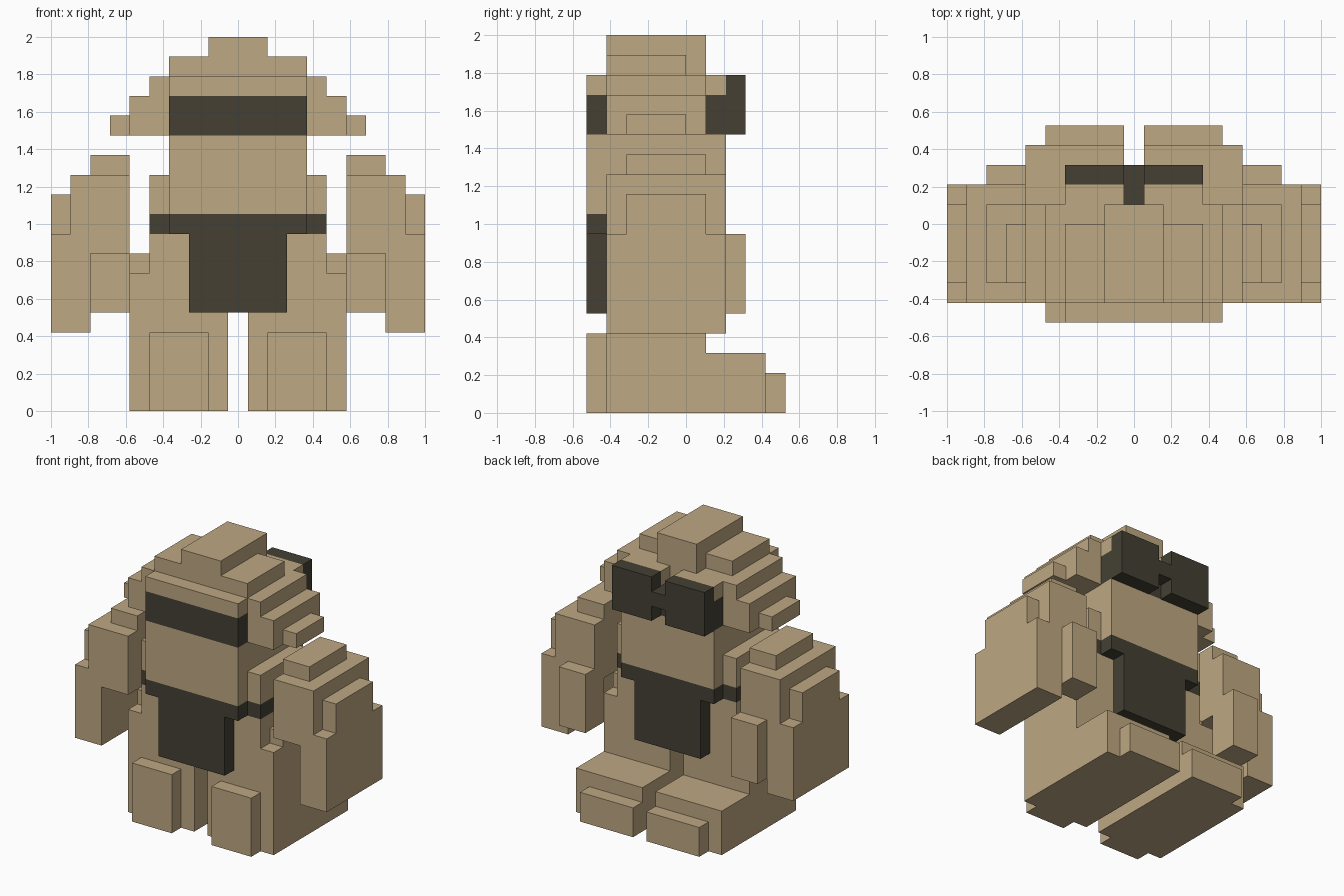
import bpy
import bmesh
from mathutils import Vector

cube = bpy.data.objects.get("Cube")
if cube:
    bpy.data.objects.remove(cube, do_unlink=True)

U = 2 / 19  # one block


def material(name, rgb):
    m = bpy.data.materials.new(name)
    m.use_nodes = True
    m.diffuse_color = (*rgb, 1)
    m.node_tree.nodes["Principled BSDF"].inputs["Base Color"].default_value = (*rgb, 1)
    return m


TAN = material("tan", (0.515, 0.392, 0.223))
DARK = material("dark_brown", (0.058, 0.051, 0.034))


def add_box(bm, x, y, z):
    lo, hi = Vector((x[0], y[0], z[0])) * U, Vector((x[1], y[1], z[1])) * U
    verts = bmesh.ops.create_cube(bm, size=1)["verts"]
    for v in verts:
        v.co = Vector([lo[i] + (v.co[i] + 0.5) * (hi[i] - lo[i]) for i in range(3)])


def part(name, mat, *boxes, side=1):
    """Object made of (x range, y range, z range) boxes in block units."""
    bm = bmesh.new()
    for x, y, z in boxes:
        if side < 0:
            x = (-x[1], -x[0])
        add_box(bm, x, y, z)
    mesh = bpy.data.meshes.new(name)
    bm.to_mesh(mesh)
    bm.free()
    mesh.materials.append(mat)
    obj = bpy.data.objects.new(name, mesh)
    bpy.context.collection.objects.link(obj)
    return obj


def wide(w):
    return (-w, w)


def pair(name, mat, *boxes):
    part("left_" + name, mat, *boxes)
    part("right_" + name, mat, *boxes, side=-1)


CORE = (-4, 1)   # depth of the main body
FULL = (-5, 2)   # depth including front and back panels

# Torso, belt and flaps
part("lower_torso", TAN, (wide(4.5), CORE, (5, 9)))
part("belt", DARK, (wide(4.5), CORE, (9, 10)), (wide(3.5), FULL, (9, 10)))
part("upper_torso", TAN, (wide(4.5), CORE, (10, 12)), (wide(3.5), FULL, (10, 14)))
part("front_flap", DARK, (wide(2.5), (-5, -4), (5, 9)))
part("back_flap", DARK, (wide(2.5), (1, 2), (5, 9)))

# Legs with hips, long feet and end plates
pair("leg", TAN,
     ((0.5, 5.5), CORE, (0, 5)),
     ((4.5, 5.5), CORE, (5, 7)),
     ((4.5, 5.5), (-3, 0), (7, 8)))
pair("foot", TAN,
     ((0.5, 5.5), (1, 4), (0, 3)),
     ((0.5, 4.5), (4, 5), (0, 2)))
pair("shin_plate", TAN, ((1.5, 4.5), (-5, -4), (0, 4)))

# Arms
pair("arm", TAN,
     ((5.5, 7.5), (-4, 2), (8, 12)),
     ((7.5, 8.5), (-4, 2), (4, 12)),
     ((8.5, 9.5), (-4, 2), (4, 9)),
     ((8.5, 9.5), (-3, 1), (9, 11)))
pair("shoulder_cap", TAN, ((5.5, 7.5), (-3, 1), (12, 13)))
pair("hand", TAN,
     ((5.5, 7.5), (1, 3), (5, 8)),
     ((5.5, 7.5), (2, 3), (8, 9)))

# Stepped helmet
part("helmet", TAN,
     (wide(4.5), CORE, (14, 17)),
     (wide(3.5), (-5, -4), (16, 17)),
     (wide(3.5), (-4, 0), (17, 18)),
     (wide(1.5), CORE, (17, 19)))
pair("helmet_brim", TAN,
     ((4.5, 5.5), CORE, (14, 16)),
     ((5.5, 6.5), (-3, 0), (14, 15)))
pair("helmet_back_rim", TAN, ((0.5, 3.5), (1, 2), (16, 17)))

# Front band and rear goggles
part("front_band", DARK, (wide(3.5), (-5, -4), (14, 16)))
part("goggle_band", DARK, (wide(3.5), (1, 2), (14, 16)))
pair("goggle_lens", DARK, ((0.5, 3.5), (2, 3), (14, 17)))
part("goggle_bridge", DARK, (wide(0.5), (2, 3), (15, 16)))
